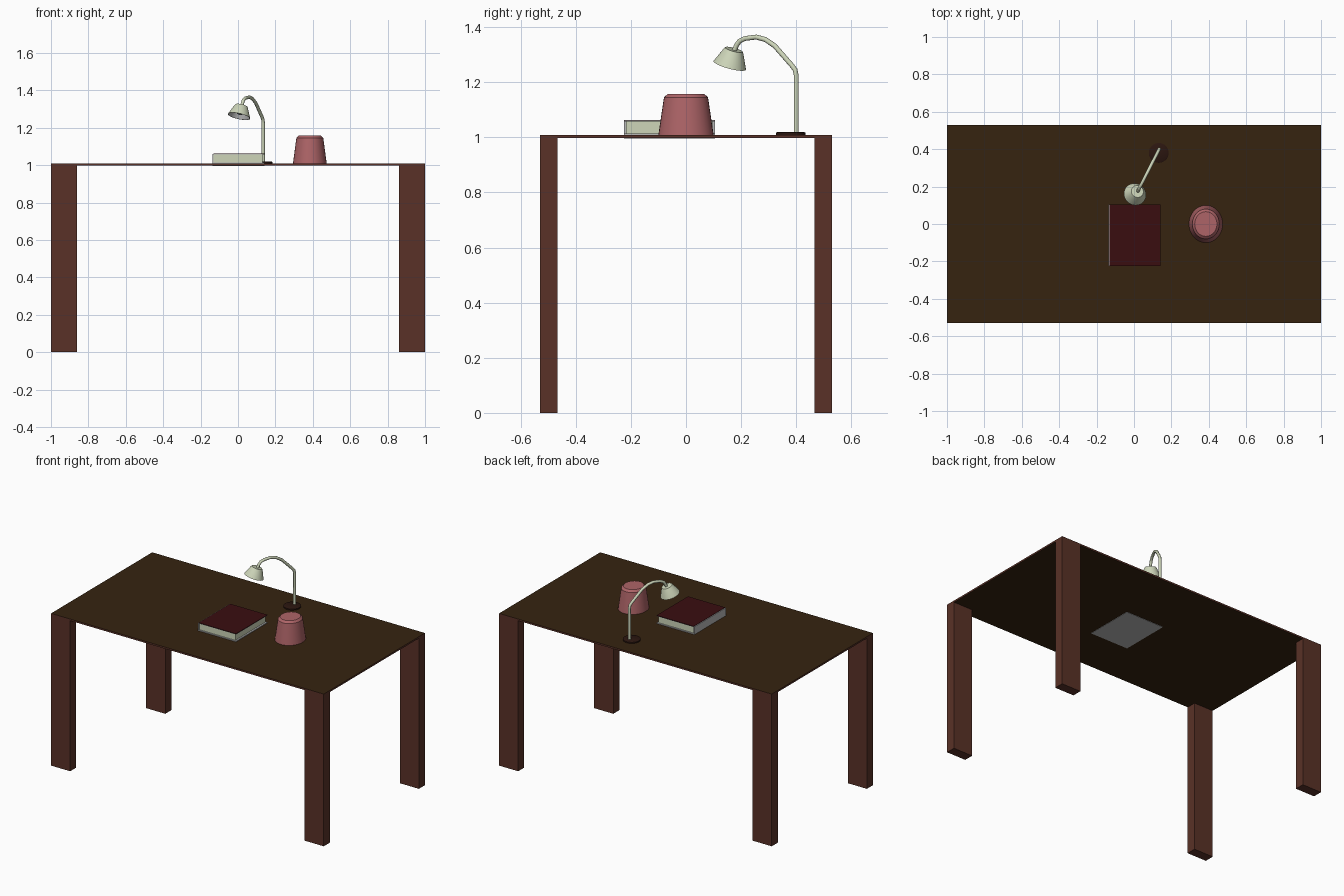
import bpy, bmesh, math
from mathutils import Vector

if "Cube" in bpy.data.objects:
    bpy.data.objects.remove(bpy.data.objects["Cube"])


def mat(name, r, g, b):
    m = bpy.data.materials.new(name)
    m.diffuse_color = (r, g, b, 1)
    m.use_nodes = True
    m.node_tree.nodes["Principled BSDF"].inputs["Base Color"].default_value = m.diffuse_color
    return m


LEG = mat("red brown wood", .10, .031, .020)
TOP = mat("dark brown wood", .037, .017, .005)
PALE = mat("pale green", .61, .665, .485)
RED = mat("dark red cover", .042, .004, .005)
PINK = mat("dusty pink", .42, .127, .136)
GREY = mat("light grey", .48, .48, .48)
DARK = mat("near black brown", .024, .008, .005)


def finish(name, bm, mats, smooth=False):
    bmesh.ops.recalc_face_normals(bm, faces=bm.faces)
    me = bpy.data.meshes.new(name)
    bm.to_mesh(me)
    bm.free()
    ob = bpy.data.objects.new(name, me)
    bpy.context.collection.objects.link(ob)
    for m in mats:
        me.materials.append(m)
    if smooth:
        bpy.ops.object.select_all(action='DESELECT')
        ob.select_set(True)
        bpy.context.view_layer.objects.active = ob
        bpy.ops.object.shade_smooth_by_angle(angle=math.radians(35))
    return ob


def box(name, lo, hi, *mats):
    """Box between two corners; a second material goes on top and bottom."""
    bm = bmesh.new()
    bmesh.ops.create_cube(bm, size=1)
    for v in bm.verts:
        v.co = [(a + b) / 2 + c * (b - a) for a, b, c in zip(lo, hi, v.co)]
    bm.normal_update()
    if len(mats) > 1:
        for f in bm.faces:
            f.material_index = int(abs(f.normal.z) > .5)
    return finish(name, bm, mats)


def lathe(name, profile, loc, m, steps=32):
    """Spin an (r, z) profile around z."""
    bm = bmesh.new()
    vs = [bm.verts.new((r, 0, z)) for r, z in profile]
    es = [bm.edges.new(p) for p in zip(vs, vs[1:])]
    bmesh.ops.spin(bm, geom=vs + es, axis=(0, 0, 1), cent=(0, 0, 0),
                   angle=2 * math.pi, steps=steps)
    bmesh.ops.remove_doubles(bm, verts=bm.verts, dist=1e-5)
    ob = finish(name, bm, [m], True)
    ob.location = loc
    return ob


# Table
box("table_top", (-1, -.53, .998), (1, .53, 1.009), LEG, TOP)
for sx, side in ((-1, "left"), (1, "right")):
    for sy, end in ((-1, "front"), (1, "back")):
        xs, ys = sorted((sx, sx * .86)), sorted((sy * .53, sy * .467))
        box(f"{end}_{side}_leg", (xs[0], ys[0], 0), (xs[1], ys[1], .998), LEG)

# Book: grey boards and spine, pale pages, red front cover
box("book_back_cover", (-.135, -.225, .996), (.143, .105, 1.014), GREY)
box("book_spine", (-.135, -.225, 1.014), (-.130, .105, 1.058), GREY)
box("book_pages", (-.130, -.217, 1.014), (.132, .097, 1.058), PALE)
box("book_cover_edge", (-.135, -.225, 1.058), (.143, .105, 1.061), GREY)
box("book_front_cover", (-.130, -.225, 1.061), (.143, .105, 1.063), RED)

# Pink pot, slightly oval
pot = lathe("pot", [(0, 0), (.100, 0), (.098, .015), (.080, .136),
                    (.066, .149), (0, .149)], (.384, 0, 1.009), PINK)
pot.scale.x = .9

# Lamp base and bent arm
lathe("lamp_base", [(0, 0), (.053, 0), (.053, .008), (.048, .011), (0, .011)],
      (.132, .38, 1.009), DARK)
path = [(.4, 1.018), (.4, 1.225), (.396, 1.245), (.385, 1.26), (.322, 1.332),
        (.288, 1.355), (.255, 1.364), (.215, 1.359), (.195, 1.350),
        (.184, 1.335), (.174, 1.312)]
cu = bpy.data.curves.new("lamp_arm", 'CURVE')
cu.dimensions = '3D'
cu.bevel_depth = .009
cu.bevel_resolution = 3
cu.use_fill_caps = True
sp = cu.splines.new('POLY')
sp.points.add(len(path) - 1)
for p, (y, z) in zip(sp.points, path):
    p.co = (.135 + (y - .4) * .51, y, z, 1)
cu.materials.append(PALE)
arm = bpy.data.objects.new("lamp_arm", cu)
bpy.context.collection.objects.link(arm)

# Tilted shade with a grey lining and bulb
aim = Vector((-.22, -.27, -1)).normalized()
tilt = Vector((0, 0, -1)).rotation_difference(aim)
head = Vector((.018, .174, 1.318))
parts = [
    lathe("lamp_shade", [(0, 0), (.033, 0), (.037, -.006), (.061, -.06),
                         (.058, -.06)], head, PALE),
    lathe("lamp_lining", [(.058, -.06), (.034, -.008), (0, -.008)], head, GREY),
    lathe("lamp_bulb", [(0, -.008), (.012, -.01), (.021, -.028), (.021, -.036),
                        (.013, -.048), (0, -.052)], head, GREY),
]
for ob in parts:
    ob.rotation_mode = 'QUATERNION'
    ob.rotation_quaternion = tilt
